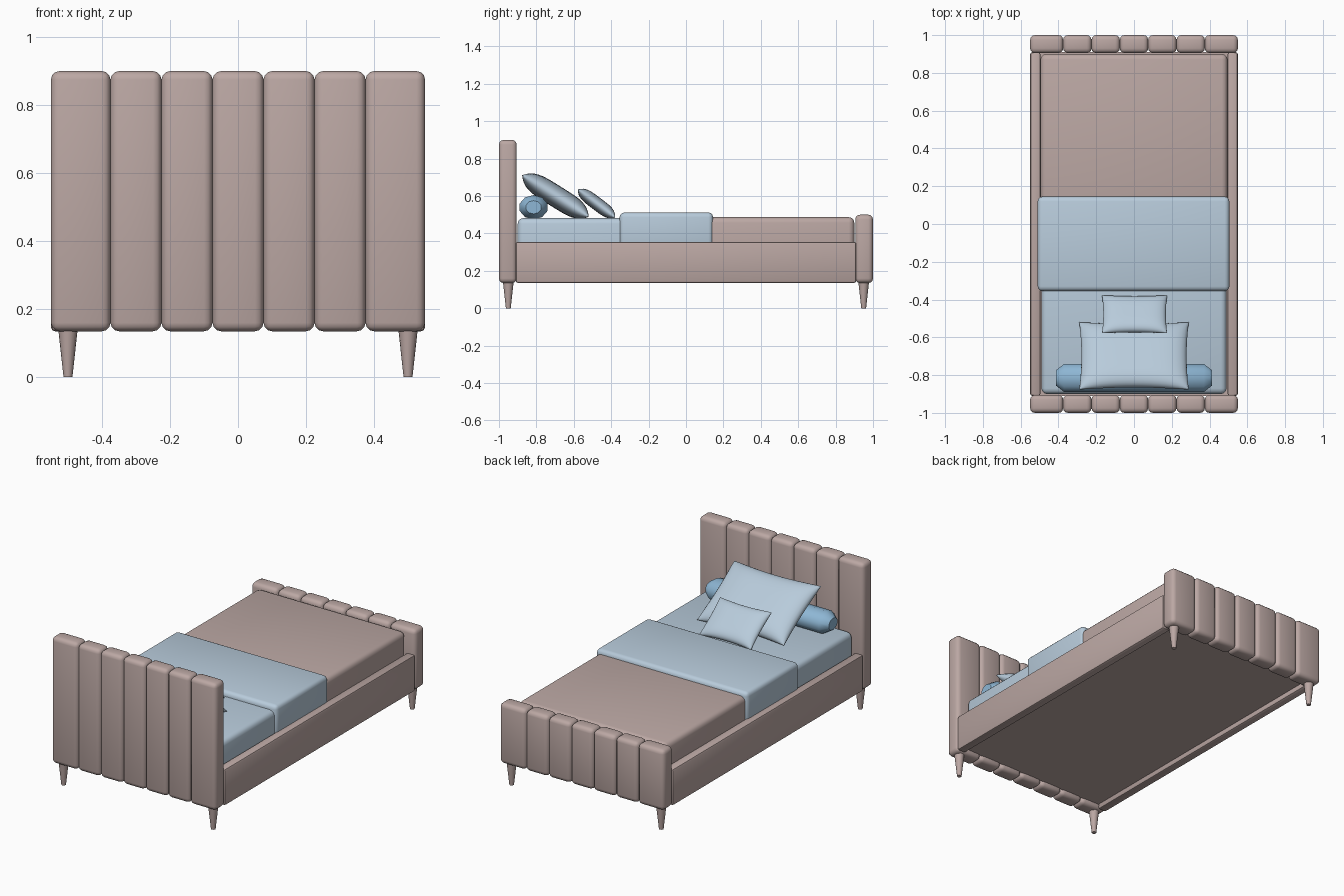
import bpy, bmesh, math
from mathutils import Matrix

if "Cube" in bpy.data.objects:
    bpy.data.objects.remove(bpy.data.objects["Cube"])


def material(name, rgb):
    m = bpy.data.materials.new(name)
    m.diffuse_color = (*rgb, 1)
    m.use_nodes = True
    m.node_tree.nodes["Principled BSDF"].inputs["Base Color"].default_value = m.diffuse_color
    return m


TAUPE = material("taupe_fabric", (0.50, 0.39, 0.37))
PALE_BLUE = material("pale_blue_linen", (0.48, 0.60, 0.71))
BLUE = material("blue_linen", (0.27, 0.47, 0.66))


def finish(name, bm, mat, angle=40):
    bmesh.ops.recalc_face_normals(bm, faces=bm.faces)
    me = bpy.data.meshes.new(name)
    bm.to_mesh(me)
    bm.free()
    ob = bpy.data.objects.new(name, me)
    bpy.context.collection.objects.link(ob)
    me.materials.append(mat)
    bpy.ops.object.select_all(action='DESELECT')
    ob.select_set(True)
    bpy.context.view_layer.objects.active = ob
    bpy.ops.object.shade_smooth_by_angle(angle=math.radians(angle))
    return ob


def box(name, x, y, z, mat, bevel=0.02, segments=3):
    """Rounded box from (min, max) ranges."""
    bm = bmesh.new()
    bmesh.ops.create_cube(bm, size=1)
    for v in bm.verts:
        v.co = [r[0] if c < 0 else r[1] for c, r in zip(v.co, (x, y, z))]
    if bevel:
        bmesh.ops.bevel(bm, geom=bm.edges[:], offset=bevel, segments=segments,
                        profile=0.5, affect='EDGES')
    return finish(name, bm, mat)


def pillow(name, width, length, thick, center, tilt):
    """Puffed cushion with pinched corners and slightly hollow edges."""
    n = 20
    bm = bmesh.new()
    bmesh.ops.create_cube(bm, size=2)
    top_bottom = [f for f in bm.faces if abs(f.normal.z) < 0.5]
    bmesh.ops.delete(bm, geom=top_bottom, context='FACES_ONLY')
    bm.edges.ensure_lookup_table()
    bmesh.ops.subdivide_edges(bm, edges=bm.edges[:], cuts=n - 1, use_grid_fill=True)
    for v in bm.verts:
        s = 1 if v.co.z > 0 else -1
        u, w = math.sin(v.co.x * math.pi / 2), math.sin(v.co.y * math.pi / 2)
        puff = max(0, (1 - u ** 4) * (1 - w ** 4)) ** 0.5
        v.co = (u * width / 2 * (1 - 0.04 * (1 - w * w)),
                w * length / 2 * (1 - 0.09 * (1 - u * u)),
                s * thick / 2 * puff)
    bmesh.ops.remove_doubles(bm, verts=bm.verts[:], dist=0.0005)
    bm.transform(Matrix.Translation(center) @ Matrix.Rotation(math.radians(tilt), 4, 'X'))
    return finish(name, bm, PALE_BLUE, 80)


# Channelled headboard and footboard
seams = [-0.55, -0.375, -0.225, -0.075, 0.075, 0.225, 0.375, 0.55]
for name, y, top in (("headboard", (-1, -0.905), 0.9), ("footboard", (0.905, 1), 0.5)):
    for i in range(7):
        box(f"{name}_channel_{i + 1}", (seams[i], seams[i + 1]), y, (0.135, top), TAUPE, 0.025)

# Side rails and base panel
for side, x in (("left", (-0.55, -0.495)), ("right", (0.495, 0.55))):
    box(f"{side}_rail", x, (-0.91, 0.91), (0.135, 0.355), TAUPE, 0.012, 2)
box("base_panel", (-0.5, 0.5), (-0.91, 0.91), (0.165, 0.2), TAUPE, 0)

# Mattress, blanket and folded sheet
box("mattress", (-0.49, 0.49), (-0.9, 0.0), (0.2, 0.482), PALE_BLUE, 0.03)
box("blanket", (-0.495, 0.495), (-0.1, 0.9), (0.2, 0.487), TAUPE, 0.03)
box("folded_sheet", (-0.51, 0.505), (-0.355, 0.145), (0.3, 0.512), PALE_BLUE, 0.025)

# Tapered legs
for x in (-0.5, 0.5):
    for y in (-0.95, 0.95):
        bm = bmesh.new()
        bmesh.ops.create_cone(bm, cap_ends=True, segments=16, radius1=0.013,
                              radius2=0.029, depth=0.145,
                              matrix=Matrix.Translation((x, y, 0.0725)))
        finish(f"{'left' if x < 0 else 'right'}_{'front' if y < 0 else 'back'}_leg", bm, TAUPE)

# Bolster with chamfered ends
bm = bmesh.new()
rings = []
for x, r in ((-0.413, 0.55), (-0.37, 1), (0.37, 1), (0.413, 0.55)):
    rings.append([bm.verts.new((x, -0.815 + 0.078 * r * math.cos(a), 0.54 + 0.065 * r * math.sin(a)))
                  for a in (math.tau * (k + 0.5) / 10 for k in range(10))])
for a, b in zip(rings, rings[1:]):
    for k in range(10):
        bm.faces.new((a[k], a[(k + 1) % 10], b[(k + 1) % 10], b[k]))
bm.faces.new(rings[0])
bm.faces.new(rings[-1])
finish("bolster", bm, BLUE, 50)

# Leaning pillows
pillow("large_pillow", 0.58, 0.42, 0.115, (0, -0.698, 0.6), -32)
pillow("small_pillow", 0.345, 0.25, 0.07, (0.003, -0.478, 0.56), -37)
